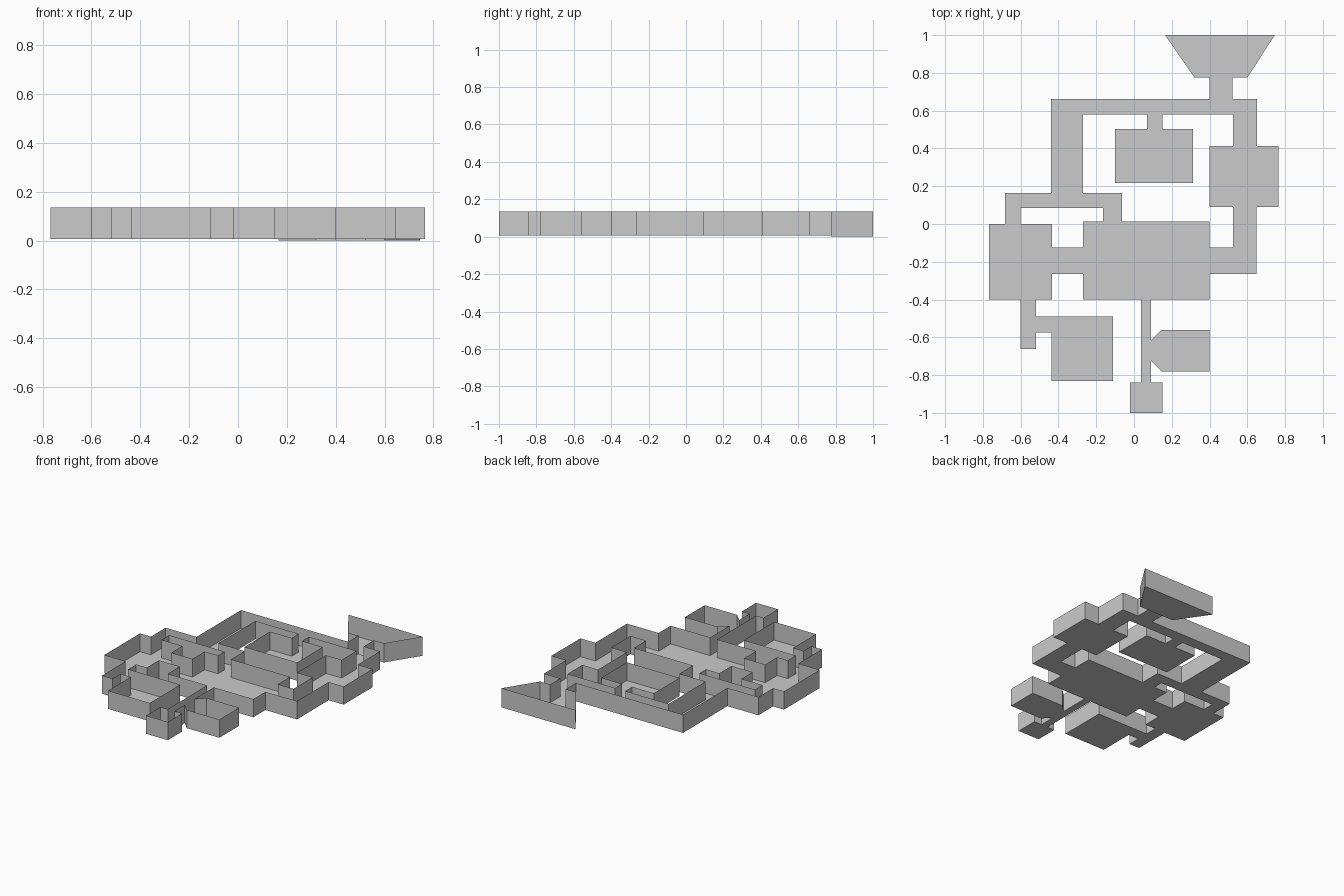
import bpy, bmesh
from mathutils import Vector

if "Cube" in bpy.data.objects:
    bpy.data.objects.remove(bpy.data.objects["Cube"])

FLOOR, TOP = 0.007, 0.136


def rect(x0, x1, y0, y1):
    return [Vector(p) for p in ((x0, y0), (x1, y0), (x1, y1), (x0, y1))]


# Floor outlines (counter-clockwise, touching but never overlapping)
areas = {
    "north_passage": rect(-.44, .65, .58, .662),
    "northwest_passage": rect(-.44, -.27, .165, .58),
    "west_cross_passage": rect(-.683, -.063, .085, .165),
    "west_room_link": rect(-.683, -.6, 0, .085),
    "hall_north_link": rect(-.165, -.063, .012, .085),
    "west_room": rect(-.768, -.435, -.4, 0),
    "west_hall_link": rect(-.435, -.27, -.265, -.125),
    "main_hall": rect(-.27, .4, -.4, .012),
    "east_hall_link": rect(.4, .523, -.265, -.125),
    "southeast_passage": rect(.523, .648, -.265, .09),
    "east_room": rect(.4, .765, .09, .413),
    "northeast_passage": rect(.523, .65, .413, .58),
    "inner_room_door": rect(.07, .15, .502, .58),
    "inner_room": rect(-.1, .312, .217, .502),
    "entrance_passage": rect(.4, .522, .662, .775),
    "southwest_passage": rect(-.6, -.518, -.663, -.4),
    "southwest_door": rect(-.518, -.437, -.575, -.49),
    "southwest_room": rect(-.437, -.11, -.83, -.49),
    "south_passage": rect(.038, .09, -.84, -.4),
    "south_end_room": rect(-.02, .15, -1, -.84),
    # room with a tapered doorway, and the flared entrance
    "tapered_room": [Vector(p) for p in ((.09, -.725), (.145, -.78), (.4, -.78),
                                         (.4, -.56), (.145, -.56), (.09, -.615))],
    "flared_entrance": [Vector(p) for p in ((.32, .775), (.6, .775), (.745, 1), (.165, 1))],
}


def inside(p, poly):
    return all((b - a).cross(p - a) > 0 for a, b in zip(poly, poly[1:] + poly[:1]))


def wall_segments(name, poly):
    """Outline split at neighbouring corners, leaving gaps where areas join."""
    corners = [v for other in areas.values() for v in other]
    for a, b in zip(poly, poly[1:] + poly[:1]):
        d = b - a
        cuts = {0.0, 1.0}
        for c in corners:
            t = (c - a).dot(d) / d.length_squared
            if 0.001 < t < 0.999 and (a + d * t - c).length < 0.001:
                cuts.add(round(t, 5))
        cuts = sorted(cuts)
        outward = Vector((d.y, -d.x)).normalized() * 0.003
        for t0, t1 in zip(cuts, cuts[1:]):
            mid = a + d * (t0 + t1) / 2 + outward
            joined = any(inside(mid, q) for n, q in areas.items() if n != name)
            yield a + d * t0, a + d * t1, not joined


# Each area: flat floor plus thin upright walls, open on top
for name, poly in areas.items():
    z = 0.0 if name == "flared_entrance" else FLOOR
    bm = bmesh.new()
    segments = list(wall_segments(name, poly))
    low = [bm.verts.new((a.x, a.y, z)) for a, b, w in segments]
    bm.faces.new(low)
    for i, (a, b, walled) in enumerate(segments):
        if walled:
            c = bm.verts.new((b.x, b.y, TOP))
            d = bm.verts.new((a.x, a.y, TOP))
            bm.faces.new((low[(i + 1) % len(low)], low[i], d, c))
    bmesh.ops.remove_doubles(bm, verts=bm.verts, dist=0.0001)
    mesh = bpy.data.meshes.new(name)
    bm.to_mesh(mesh)
    bm.free()
    bpy.context.collection.objects.link(bpy.data.objects.new(name, mesh))
